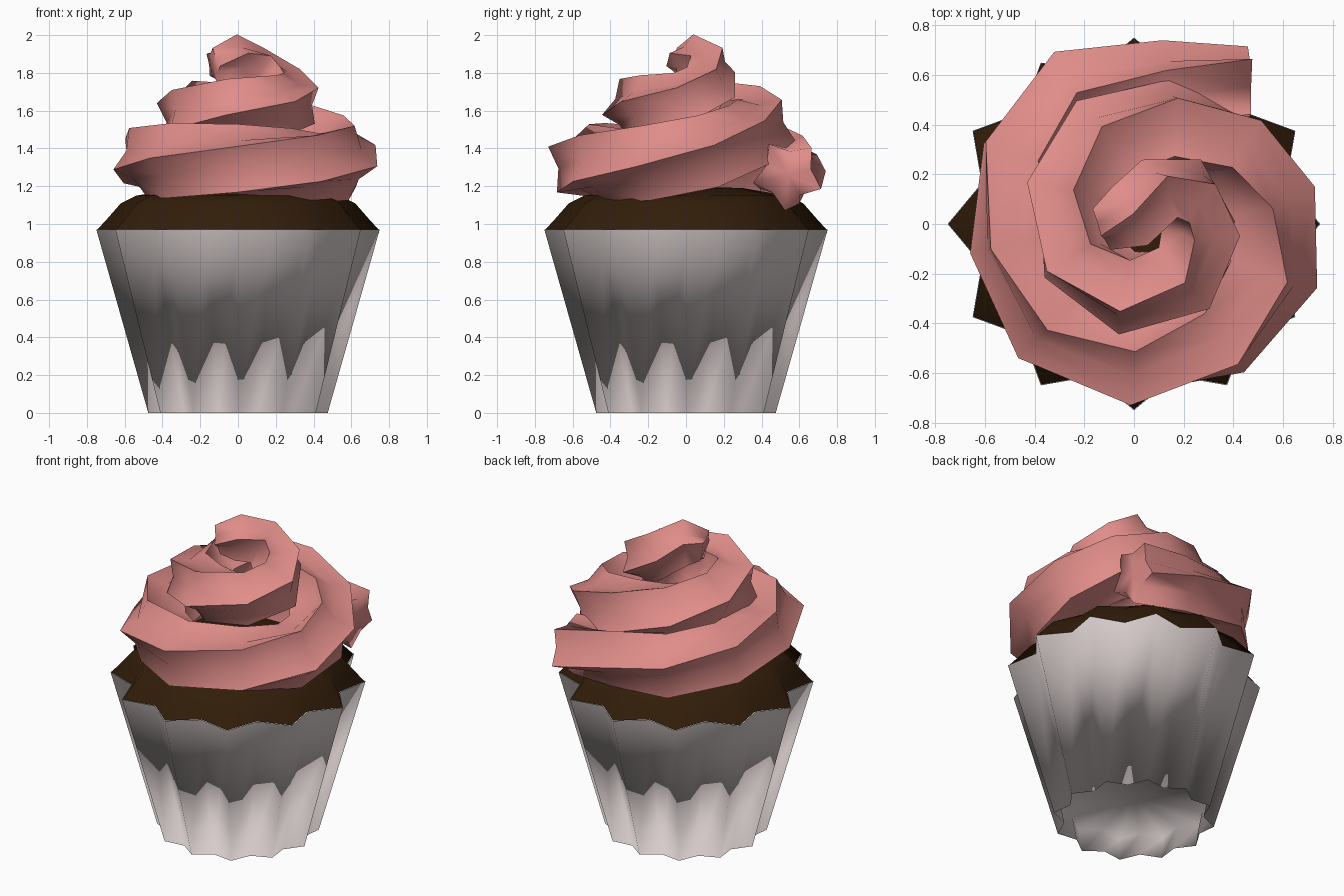
import bpy, bmesh, math
from mathutils import Vector

if "Cube" in bpy.data.objects:
    bpy.data.objects.remove(bpy.data.objects["Cube"])


def material(name, rgb):
    m = bpy.data.materials.new(name)
    m.diffuse_color = (*rgb, 1)
    m.use_nodes = True
    m.node_tree.nodes["Principled BSDF"].inputs["Base Color"].default_value = m.diffuse_color
    return m


def make_object(name, rings, mat, caps, angle):
    """Skin a list of equal-length closed rings; caps = centre points for the ends."""
    bm = bmesh.new()
    loops = [[bm.verts.new(p) for p in r] for r in rings]
    n = len(loops[0])
    for a, b in zip(loops, loops[1:]):
        for i in range(n):
            j = (i + 1) % n
            bm.faces.new((a[i], a[j], b[j], b[i]))
    for ring, centre in zip((loops[0], loops[-1]), caps):
        if centre is not None:
            c = bm.verts.new(centre)
            for i in range(n):
                bm.faces.new((ring[i], ring[(i + 1) % n], c))
    bmesh.ops.recalc_face_normals(bm, faces=bm.faces)
    me = bpy.data.meshes.new(name)
    bm.to_mesh(me)
    bm.free()
    me.materials.append(mat)
    ob = bpy.data.objects.new(name, me)
    bpy.context.collection.objects.link(ob)
    bpy.ops.object.select_all(action='DESELECT')
    ob.select_set(True)
    bpy.context.view_layer.objects.active = ob
    bpy.ops.object.shade_smooth_by_angle(angle=math.radians(angle))
    return ob


def fluted_ring(outer, inner, z, points=12):
    step = math.pi / points
    return [((outer, inner)[i % 2] * math.cos(i * step),
             (outer, inner)[i % 2] * math.sin(i * step), z) for i in range(points * 2)]


pink = material("pink_frosting", (0.74, 0.265, 0.25))
brown = material("chocolate_cake", (0.032, 0.0125, 0.003))
paper = material("pale_paper", (0.68, 0.605, 0.60))

# Fluted paper case with a raised underside
make_object("paper_case",
            [fluted_ring(0.51, 0.44, 0.16), fluted_ring(0.475, 0.41, 0.0),
             fluted_ring(0.75, 0.635, 0.97)],
            paper, ((0, 0, 0.16), None), 180)

# Domed cake top following the flutes
make_object("cake_top",
            [fluted_ring(o, i, z) for o, i, z in
             ((0.745, 0.63, 0.97), (0.69, 0.60, 1.03), (0.62, 0.56, 1.11),
              (0.54, 0.51, 1.15), (0.30, 0.30, 1.19))],
            brown, (None, (0, 0, 1.20)), 180)

# Piped frosting: twisted star section along a rising spiral (x, y, z, radius)
path = [(.46, .54, 1.26, .19), (.12, .55, 1.29, .19), (-.24, .52, 1.31, .20),
        (-.45, .27, 1.33, .20), (-.47, -.08, 1.34, .20), (-.32, -.39, 1.33, .21),
        (.0, -.54, 1.32, .21), (.34, -.44, 1.32, .21), (.54, -.19, 1.33, .21),
        (.53, .10, 1.37, .21), (.39, .30, 1.44, .20), (.14, .39, 1.50, .20),
        (-.12, .33, 1.54, .20), (-.26, .12, 1.57, .19), (-.23, -.13, 1.59, .18),
        (-.03, -.27, 1.61, .18), (.20, -.21, 1.62, .17), (.28, -.02, 1.64, .17),
        (.21, .12, 1.72, .16), (.09, .12, 1.81, .15), (-.02, .03, 1.86, .145),
        (-.13, -.01, 1.84, .10)]
pts = [Vector(p[:3]) for p in path]
rings = []
for k, p in enumerate(pts):
    t = (pts[min(k + 1, len(pts) - 1)] - pts[max(k - 1, 0)]).normalized()
    side = t.cross(Vector((0, 0, 1))).normalized()
    up = side.cross(t)
    twist = 0.35 * (len(pts) - 2 - k)
    ring = []
    for i in range(10):
        r = path[k][3] * (1 if i % 2 == 0 else 0.66)
        a = i * math.pi / 5 + twist
        ring.append(p + up * (r * math.cos(a)) + side * (r * math.sin(a)))
    rings.append(ring)
make_object("frosting_swirl", rings, pink, (pts[0], pts[-1]), 85)
